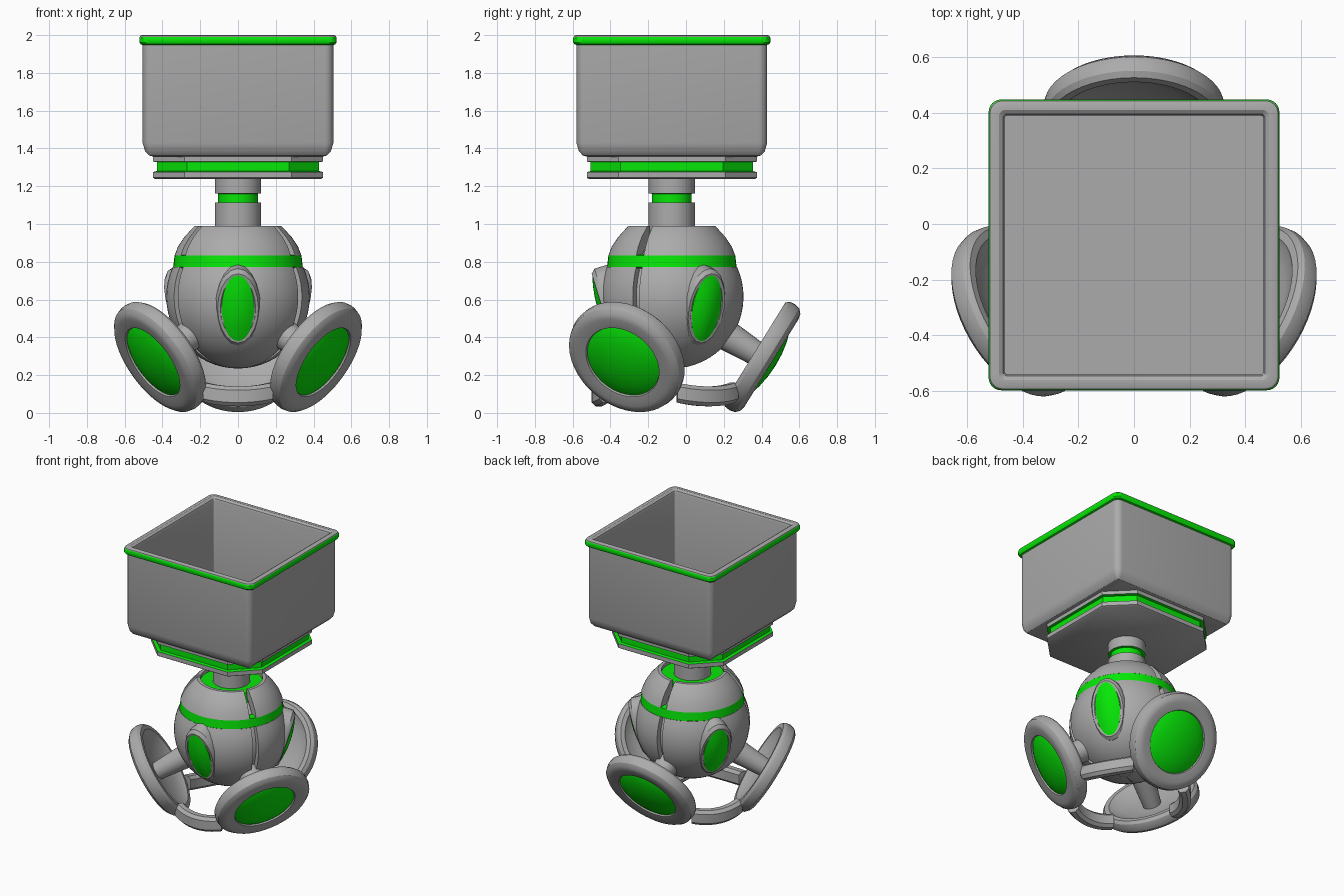
import bpy, bmesh
from math import sin, cos, pi, radians
from mathutils import Matrix, Vector

if "Cube" in bpy.data.objects:
    bpy.data.objects.remove(bpy.data.objects["Cube"])

AXIS_Y = -0.075
LEGS = [radians(a) for a in (90, 210, 330)]
GAPS = [a + pi / 3 for a in LEGS]


def material(name, rgb):
    m = bpy.data.materials.new(name)
    m.use_nodes = True
    m.diffuse_color = (*rgb, 1)
    bsdf = next(n for n in m.node_tree.nodes if n.type == 'BSDF_PRINCIPLED')
    bsdf.inputs["Base Color"].default_value = (*rgb, 1)
    return m


GREY = material("grey", (0.41, 0.41, 0.41))
GREEN = material("green", (0.002, 0.8, 0.002))


def finish(name, bm, frame=Matrix()):
    bmesh.ops.remove_doubles(bm, verts=bm.verts, dist=1e-5)
    bmesh.ops.recalc_face_normals(bm, faces=bm.faces)
    mesh = bpy.data.meshes.new(name)
    bm.to_mesh(mesh)
    bm.free()
    mesh.materials.append(GREY)
    mesh.materials.append(GREEN)
    mesh.transform(Matrix.Translation((0, AXIS_Y, 0)) @ frame)
    ob = bpy.data.objects.new(name, mesh)
    bpy.context.collection.objects.link(ob)
    bpy.ops.object.select_all(action='DESELECT')
    ob.select_set(True)
    bpy.context.view_layer.objects.active = ob
    bpy.ops.object.shade_smooth_by_angle(angle=radians(32))
    return ob


def lathe(name, profile, green=(), frame=Matrix(), steps=48, arc=None, lift=0):
    """Spin (radius, height) points; with arc=(middle, half) spin a closed section."""
    bm = bmesh.new()
    rings = []
    for s in range(steps + 1 if arc else steps):
        t = 2 * s / steps - 1
        a = arc[0] + arc[1] * t if arc else 2 * pi * s / steps
        rings.append([bm.verts.new((r * cos(a), r * sin(a), z + lift * t * t))
                      for r, z in profile])
    n = len(profile)
    for s in range(steps):
        p, q = rings[s], rings[(s + 1) % len(rings)]
        for i in range(n if arc else n - 1):
            j = (i + 1) % n
            f = bm.faces.new((p[i], p[j], q[j], q[i]))
            f.material_index = int(i in green)
    if arc:
        bm.faces.new(rings[0])
        bm.faces.new(rings[-1])
    return finish(name, bm, frame)


def loft(name, levels, outline, green=(), caps=True):
    """Stack outlines given as (half width, height)."""
    bm = bmesh.new()
    rings = [[bm.verts.new((x, y, z)) for x, y in outline(h)] for h, z in levels]
    for i in range(len(rings) - 1):
        p, q = rings[i], rings[i + 1]
        for k in range(len(p)):
            m = (k + 1) % len(p)
            f = bm.faces.new((p[k], p[m], q[m], q[k]))
            f.material_index = int(i in green)
    if caps:
        bm.faces.new(rings[0])
        bm.faces.new(rings[-1])
    return finish(name, bm)


def rounded_square(half, seg=6):
    radius = max(0.012, min(0.045, half - 0.46))
    pts = []
    for corner in range(4):
        mid = pi / 4 + corner * pi / 2
        cx = (half - radius) * (1 if cos(mid) > 0 else -1)
        cy = (half - radius) * (1 if sin(mid) > 0 else -1)
        for s in range(seg + 1):
            a = corner * pi / 2 + s / seg * pi / 2
            pts.append((cx + radius * cos(a), cy + radius * sin(a)))
    return pts


def clipped_square(half):
    pts = []
    for corner in range(4):
        c, s = round(cos(corner * pi / 2)), round(sin(corner * pi / 2))
        for x, y in ((half, -0.63 * half), (half, 0.63 * half)):
            pts.append((c * x - s * y, s * x + c * y))
    return pts


def outward_frame(angle, r, z, tilt):
    """Local z faces outward and down by tilt, local y points up the slope."""
    out = Vector((cos(angle), sin(angle), 0))
    up = Vector((0, 0, 1))
    normal = out * cos(tilt) - up * sin(tilt)
    slope = out * sin(tilt) + up * cos(tilt)
    side = slope.cross(normal)
    m = Matrix((side, slope, normal)).transposed().to_4x4()
    m.translation = out * r + up * z
    return m


# Open box with a rounded grey lip above a green edge band
loft("box", [(0.44, 1.355), (0.47, 1.362), (0.492, 1.385), (0.505, 1.43), (0.505, 1.991),
             (0.519, 1.991), (0.517, 1.996), (0.508, 2.0), (0.485, 2.0), (0.47, 1.99),
             (0.465, 1.975), (0.465, 1.4)], rounded_square)
loft("edge_band", [(0.505, 1.948), (0.516, 1.952), (0.522, 1.962), (0.522, 1.985),
                   (0.519, 1.991)], rounded_square, range(4), caps=False)

# Eight-sided mounting plate under the box
loft("mount_plate", [(0.44, 1.238), (0.45, 1.245), (0.45, 1.275), (0.43, 1.28), (0.43, 1.328),
                     (0.45, 1.33), (0.45, 1.365)], clipped_square, (2, 3, 4))

# Neck with a green groove
lathe("neck", [(0, 0.85), (0.123, 0.85), (0.123, 1.113), (0.105, 1.115), (0.105, 1.16),
               (0.123, 1.162), (0.123, 1.25), (0, 1.25)], (2, 3, 4))

# Round body: core, green collar and band, shells split by three gaps
BODY_Z, BODY_R = 0.615, 0.38


def ball(radius, low, high, count):
    step = radians(high - low) / count
    return [(radius * cos(radians(low) + i * step), BODY_Z + radius * sin(radians(low) + i * step))
            for i in range(count + 1)]


lathe("core", ball(BODY_R - 0.035, -90, 60, 20) + [(0, 0.92)])
lathe("collar", [(0.21, 0.88), (0.21, 0.965), (0.1, 0.965)], (0, 1))
lathe("body_band", [(0.31, 0.765), (0.343, 0.772), (0.336, 0.834), (0.29, 0.84)], (0, 1, 2))
for gap in GAPS:
    lower = ball(BODY_R, -90, 24.5, 18) + ball(BODY_R - 0.05, 24.5, -90, 10)
    lathe("lower_shell", lower, steps=24, arc=(gap, pi / 3 - radians(3)))
    lathe("upper_shell", [(0.337, 0.832), (0.318, 0.88), (0.285, 0.93), (0.235, 0.985),
                          (0.228, 0.99), (0.205, 0.99), (0.205, 0.94), (0.28, 0.832)],
          steps=24, arc=(gap, pi / 3 - radians(4)))

    # Oval plate with a domed green window
    frame = outward_frame(gap, 0.347, 0.56, radians(17))
    lathe("oval_plate", [(0, 0.015), (0.72, 0.015), (0.78, 0.022), (0.9, 0.022), (1, 0), (1, -0.08)],
          (), frame @ Matrix.Diagonal((0.12, 0.213, 1, 1)), steps=20)
    lathe("oval_window", [(0, 0.047), (0.35, 0.044), (0.7, 0.035), (1, 0.022), (1, 0.01)],
          range(4), frame @ Matrix.Diagonal((0.086, 0.182, 1, 1)), steps=24)

    # Curved bar joining neighbouring feet
    lathe("foot_bar", [(0.37, 0.035), (0.405, 0.035), (0.425, 0.055), (0.425, 0.12),
                       (0.405, 0.14), (0.37, 0.14), (0.35, 0.12), (0.35, 0.055)],
          steps=16, arc=(gap, radians(26)), lift=0.02)

# Dished feet with green domes, each on a tapered rod
for leg in LEGS:
    frame = outward_frame(leg, 0.475, 0.297, radians(31.7))
    lathe("foot", [(0, 0.088), (0.07, 0.084), (0.14, 0.072), (0.19, 0.056), (0.21, 0.046),
                   (0.214, 0.056), (0.27, 0.062), (0.3, 0.056), (0.322, 0.036), (0.33, 0.005),
                   (0.326, -0.025), (0.31, -0.044), (0.28, -0.044), (0.262, -0.03),
                   (0.2, -0.005), (0.1, 0.014), (0, 0.02)], range(4), frame)
    lathe("leg_rod", [(0.06, 0.03), (0.085, -0.26), (0.085, -0.33), (0, -0.33)], (), frame, steps=24)
